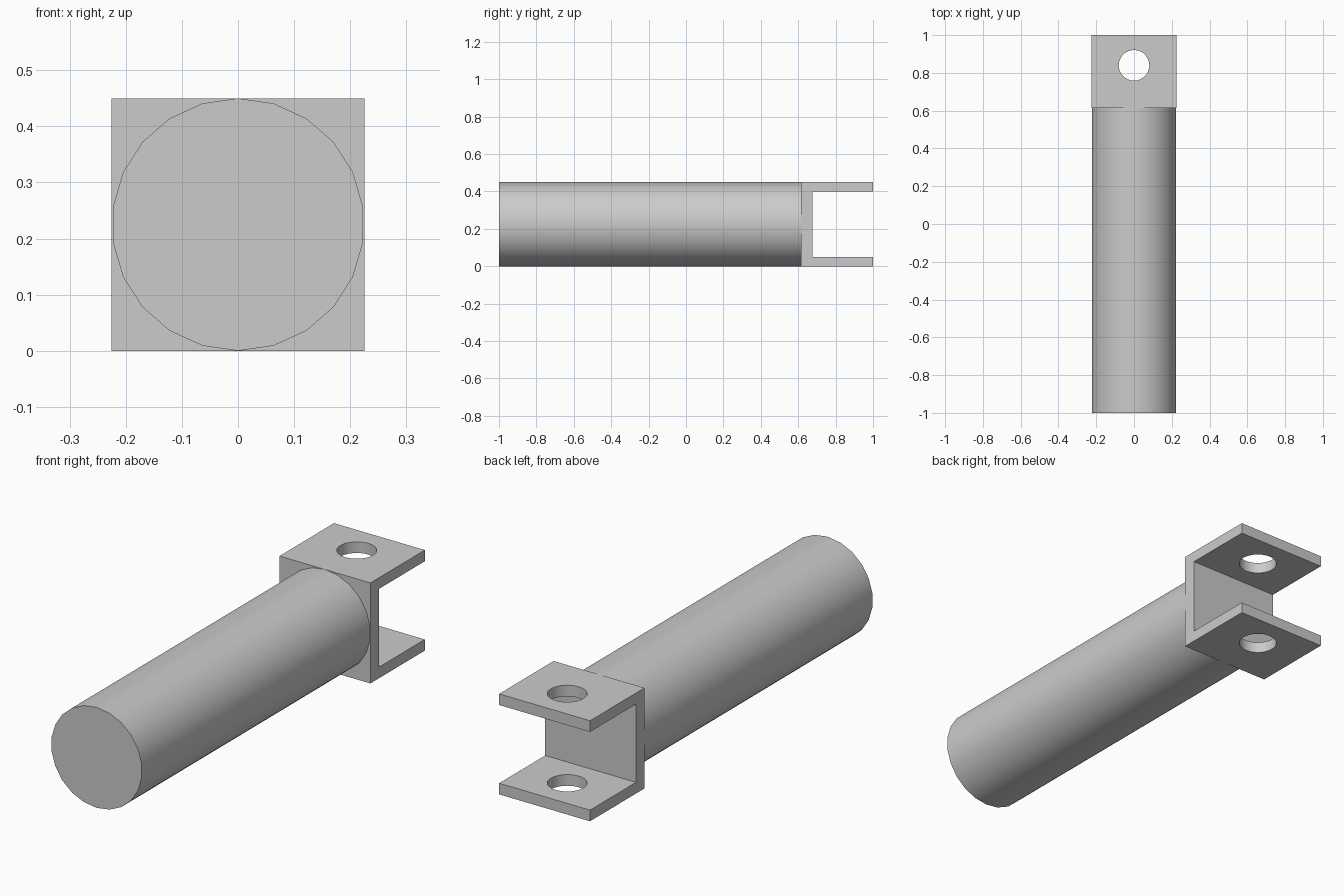
import bpy
import bmesh
import math
from mathutils import Matrix, Vector

cube = bpy.data.objects.get("Cube")
if cube:
    bpy.data.objects.remove(cube, do_unlink=True)

R = 0.225           # half width of rod and fork
Y0, Y1 = 0.615, 1.0  # fork extent
WALL, PLATE = 0.06, 0.05

grey = bpy.data.materials.new("plain_grey")
grey.use_nodes = True
COLOUR = (0.6, 0.6, 0.6, 1)
grey.diffuse_color = COLOUR
grey.node_tree.nodes["Principled BSDF"].inputs["Base Color"].default_value = COLOUR


def make_object(name, bm):
    bmesh.ops.recalc_face_normals(bm, faces=bm.faces)
    mesh = bpy.data.meshes.new(name)
    bm.to_mesh(mesh)
    bm.free()
    mesh.materials.append(grey)
    obj = bpy.data.objects.new(name, mesh)
    bpy.context.collection.objects.link(obj)
    return obj


def cylinder(name, sides, radius, length, matrix):
    bm = bmesh.new()
    bmesh.ops.create_cone(bm, cap_ends=True, segments=sides, radius1=radius,
                          radius2=radius, depth=length, matrix=matrix)
    return make_object(name, bm)


def smooth(obj):
    bpy.ops.object.select_all(action="DESELECT")
    obj.select_set(True)
    bpy.context.view_layer.objects.active = obj
    bpy.ops.object.shade_smooth_by_angle(angle=math.radians(30))


# Round rod along y, with a corner at the very top
rod = cylinder("rod", 22, R, Y0 + 1,
               Matrix.Translation((0, (Y0 - 1) / 2, R))
               @ Matrix.Rotation(math.pi / 2, 4, "X"))
smooth(rod)

# U-shaped fork: side profile extruded across x
H = 2 * R
profile = [(Y0, 0), (Y1, 0), (Y1, PLATE), (Y0 + WALL, PLATE),
           (Y0 + WALL, H - PLATE), (Y1, H - PLATE), (Y1, H), (Y0, H)]
bm = bmesh.new()
face = bm.faces.new([bm.verts.new((-R, y, z)) for y, z in profile])
side = bmesh.ops.extrude_face_region(bm, geom=[face])["geom"]
bmesh.ops.translate(bm, vec=Vector((H, 0, 0)),
                    verts=[v for v in side if isinstance(v, bmesh.types.BMVert)])
fork = make_object("fork", bm)

# Pin hole through both plates
cutter = cylinder("pin_hole_cutter", 32, 0.081, 1, Matrix.Translation((0, 0.84, R)))
cutter.hide_render = True
cut = fork.modifiers.new("pin_hole", "BOOLEAN")
cut.operation = "DIFFERENCE"
cut.solver = "EXACT"
cut.object = cutter
bpy.ops.object.select_all(action="DESELECT")
fork.select_set(True)
bpy.context.view_layer.objects.active = fork
bpy.ops.object.modifier_apply(modifier=cut.name)
bpy.data.objects.remove(cutter, do_unlink=True)
smooth(fork)
